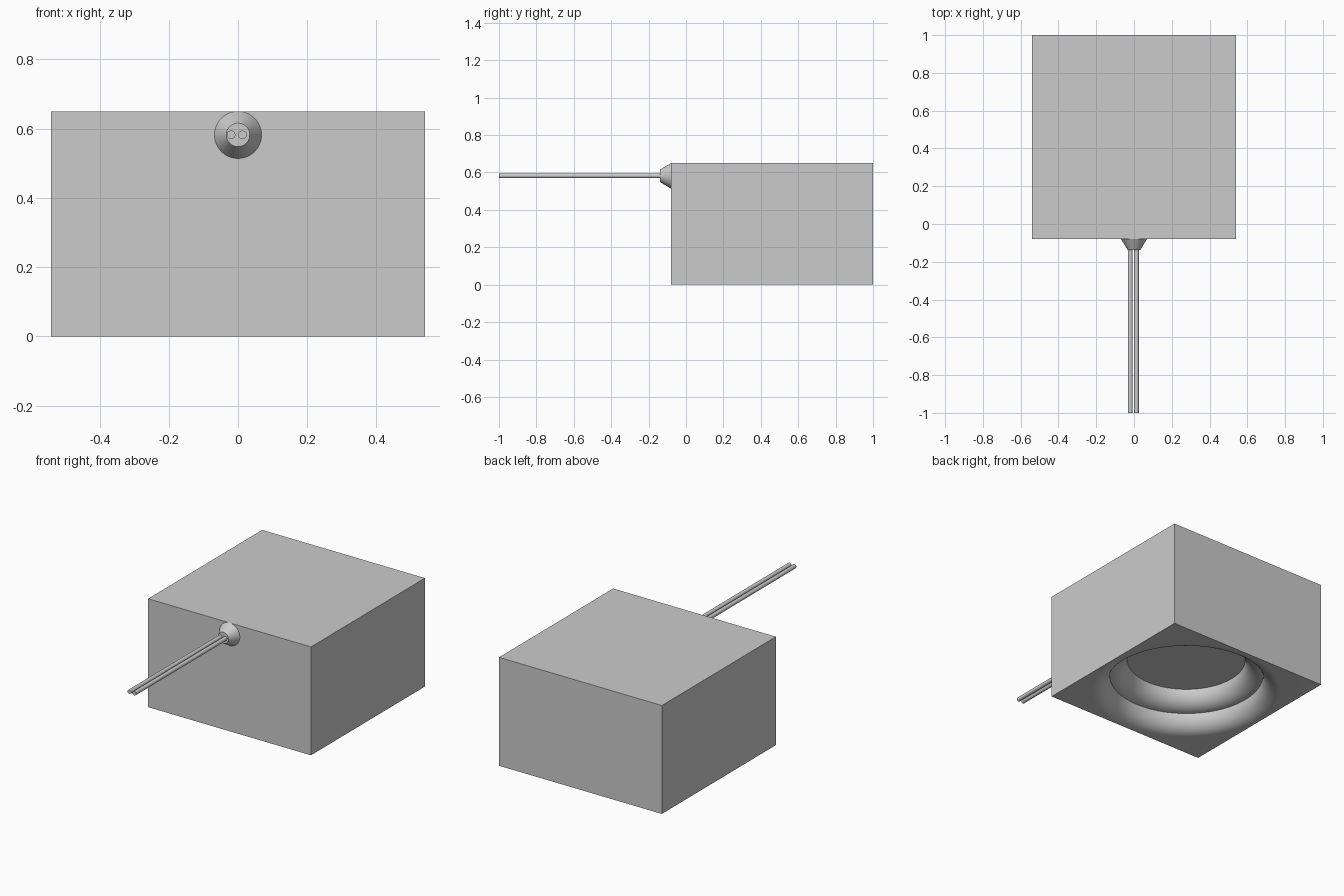
import bpy, bmesh, math
from mathutils import Matrix

cube = bpy.data.objects.get("Cube")
if cube:
    bpy.data.objects.remove(cube, do_unlink=True)

grey = bpy.data.materials.new("plain grey")
grey.use_nodes = True
colour = (0.6, 0.6, 0.6, 1)
grey.diffuse_color = colour
grey.node_tree.nodes["Principled BSDF"].inputs["Base Color"].default_value = colour

FRONT, BACK, HALF, HEIGHT = -0.08, 1.0, 0.54, 0.65
TIP = -0.138
PIPE_Z = 0.582
MID_Y = (FRONT + BACK) / 2


def add_object(name, bm):
    bmesh.ops.recalc_face_normals(bm, faces=bm.faces)
    mesh = bpy.data.meshes.new(name)
    bm.to_mesh(mesh)
    bm.free()
    mesh.materials.append(grey)
    obj = bpy.data.objects.new(name, mesh)
    bpy.context.collection.objects.link(obj)
    return obj


def select(obj):
    bpy.ops.object.select_all(action='DESELECT')
    obj.select_set(True)
    bpy.context.view_layer.objects.active = obj


def smooth(obj):
    select(obj)
    bpy.ops.object.shade_smooth_by_angle(angle=math.radians(30))


def rod(name, x, y_front, y_back, r_front, r_back, sides):
    """Round bar or cone lying along y."""
    bm = bmesh.new()
    place = Matrix.Translation((x, (y_front + y_back) / 2, PIPE_Z))
    bmesh.ops.create_cone(bm, cap_ends=True, segments=sides,
                          radius1=r_back, radius2=r_front, depth=y_back - y_front,
                          matrix=place @ Matrix.Rotation(math.radians(90), 4, 'X'))
    obj = add_object(name, bm)
    smooth(obj)
    return obj


# Solid block
bm = bmesh.new()
size = Matrix.Diagonal((2 * HALF, BACK - FRONT, HEIGHT, 1))
bmesh.ops.create_cube(bm, size=1, matrix=Matrix.Translation((0, MID_Y, HEIGHT / 2)) @ size)
block = add_object("block", bm)

# Cutter for the round cavity: two quarter-round steps under a flat ceiling
STEP, INNER, ARC = 0.1, 0.333, 10
profile = [(0, 2 * STEP)]
for level in range(2):
    cx, cz = INNER + STEP * (level + 1), STEP * (2 - level)
    for i in range(ARC + 1):
        if level and i == 0:
            continue  # shared corner between the steps
        t = math.pi / 2 * i / ARC
        profile.append((cx - STEP * math.cos(t), cz - STEP * math.sin(t)))
profile += [(INNER + 2 * STEP, -STEP), (0, -STEP)]

bm = bmesh.new()
verts = [bm.verts.new((r, MID_Y, z)) for r, z in profile]
edges = [bm.edges.new(pair) for pair in zip(verts, verts[1:])]
bmesh.ops.spin(bm, geom=verts + edges, cent=(0, MID_Y, 0), axis=(0, 0, 1),
               angle=math.tau, steps=96, use_merge=True)
bmesh.ops.remove_doubles(bm, verts=bm.verts, dist=0.0001)
cutter = add_object("cavity_cutter", bm)
cutter.hide_render = True

cut = block.modifiers.new("cavity", 'BOOLEAN')
cut.operation = 'DIFFERENCE'
cut.solver = 'EXACT'
cut.object = cutter
select(block)
bpy.ops.object.modifier_apply(modifier=cut.name)
bpy.data.objects.remove(cutter, do_unlink=True)
smooth(block)

# Cone fitting on the front face
rod("cone_fitting", 0, TIP, FRONT, 0.034, 0.068, 64)

# Twin pipes
for name, x in (("right_pipe", -0.02), ("left_pipe", 0.013)):
    rod(name, x, -1.0, TIP, 0.0125, 0.0125, 24)
